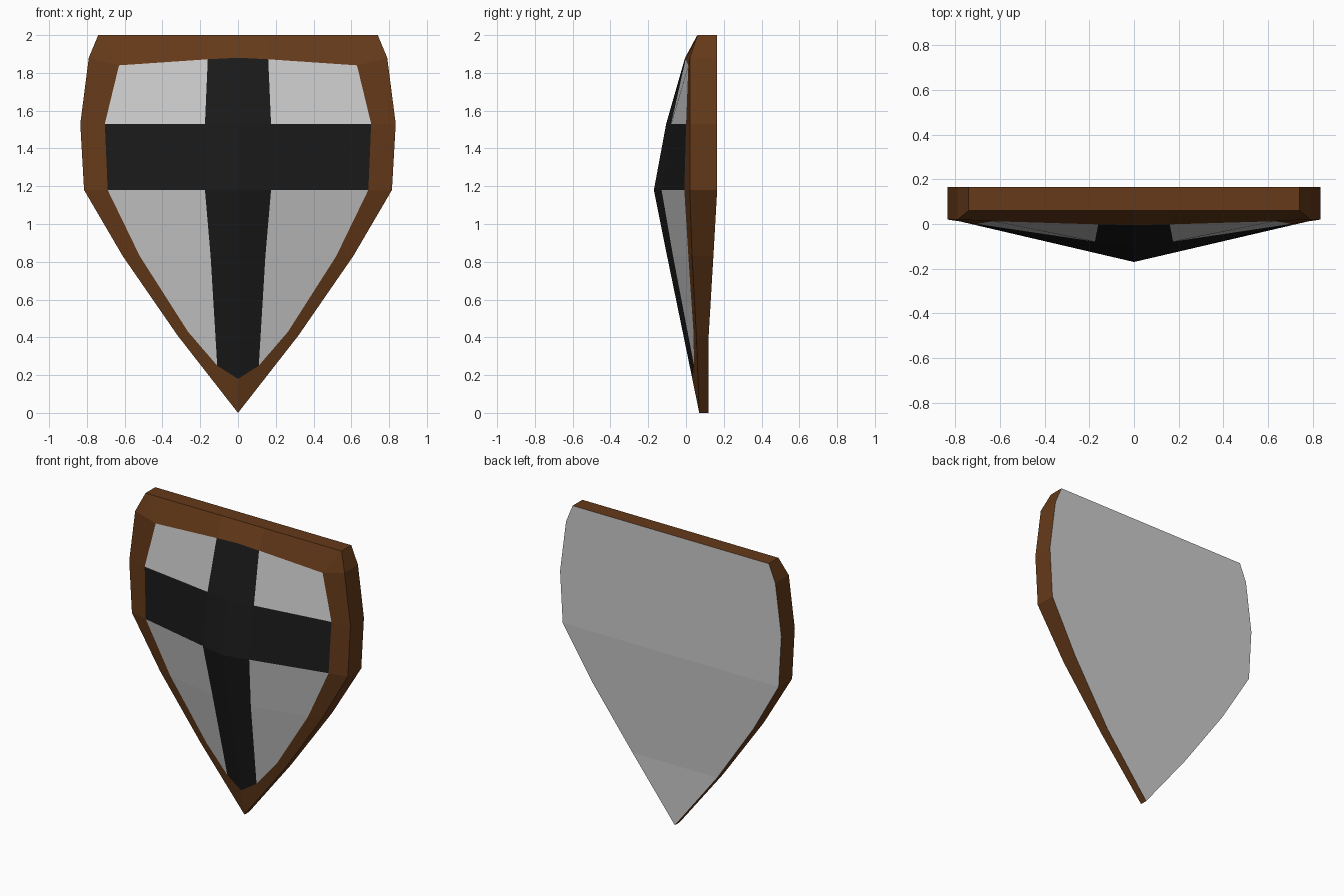
import bpy, bmesh

if "Cube" in bpy.data.objects:
    bpy.data.objects.remove(bpy.data.objects["Cube"])

# Outline rows, top to bottom: z, half width, ridge y, front edge y, back y
ROWS = [(2.00, 0.74, 0.06, 0.06, 0.165), (1.88, 0.79, -0.005, 0.02, 0.165),
        (1.53, 0.835, -0.105, 0.02, 0.165), (1.18, 0.815, -0.17, 0.02, 0.165),
        (0.83, 0.61, -0.10, 0.032, 0.145), (0.41, 0.32, -0.013, 0.055, 0.12),
        (0.00, 0.0, 0.07, 0.07, 0.12)]


def front(x, z):
    """Point on the ridged shield front."""
    for a, b in zip(ROWS, ROWS[1:]):
        if z >= b[0]:
            t = (a[0] - z) / (a[0] - b[0])
            w, ridge, edge = (a[i] + (b[i] - a[i]) * t for i in (1, 2, 3))
            return (x, ridge + (edge - ridge) * min(1, x / w if w else 0), z)


def make_part(name, faces, color=None):
    """Right half from polygons, mirrored to the left."""
    bm = bmesh.new()
    for f in faces:
        pts = [p for i, p in enumerate(f) if p not in f[:i]]
        if len(pts) > 2:
            bm.faces.new([bm.verts.new(p) for p in pts])
    bmesh.ops.remove_doubles(bm, verts=bm.verts, dist=1e-4)
    mesh = bpy.data.meshes.new(name)
    bm.to_mesh(mesh)
    bm.free()
    ob = bpy.data.objects.new(name, mesh)
    bpy.context.collection.objects.link(ob)
    ob.modifiers.new("Mirror", 'MIRROR').use_axis[0] = True
    if color:
        mat = bpy.data.materials.new(name)
        mat.diffuse_color = (*color, 1)
        mat.use_nodes = True
        mat.node_tree.nodes["Principled BSDF"].inputs["Base Color"].default_value = mat.diffuse_color
        mesh.materials.append(mat)
    return ob


def on_front(*polys):
    """Clockwise x/z polygons placed on the front, turned to face -y."""
    return [[front(*p) for p in reversed(poly)] for poly in polys]


# Outer outline, inner border and cross corners (x, z)
O = [(r[1], r[0]) for r in ROWS]
I = [(0, 1.88), (0.16, 1.872), (0.63, 1.84), (0.705, 1.53), (0.69, 1.18),
     (0.52, 0.83), (0.265, 0.43), (0.11, 0.25), (0, 0.18)]
C1, C2, C3 = (0.175, 1.53), (0.175, 1.18), (0.145, 0.83)
M1, M2, M3 = (0, 1.53), (0, 1.18), (0, 0.83)

# Wooden frame: front border plus the side wall
T0, T1 = (0, 2.0), (0.16, 2.0)
frame = on_front([T0, T1, I[1], I[0]], [T1, O[0], I[2], I[1]], [O[0], O[1], I[2]],
                 *[[O[k], O[k + 1], I[k + 2], I[k + 1]] for k in range(1, 5)],
                 [O[5], O[6], I[7], I[6]], [O[6], I[8], I[7]])
back = [(r[1], r[4], r[0]) for r in ROWS]
edge = [(r[1], r[3], r[0]) for r in ROWS]
top_front, top_back = (0, 0.06, 2.0), (0, 0.165, 2.0)
frame.append([top_front, edge[0], back[0], top_back])
for k in range(6):
    frame.append([edge[k], edge[k + 1], back[k + 1], back[k]])
make_part("wooden_frame", frame, (0.13, 0.042, 0.01))

# Black cross
make_part("cross", on_front([I[0], I[1], C1, M1], [M1, C1, C2, M2], [C1, I[3], I[4], C2],
                            [M2, C2, C3, M3], [M3, C3, I[7], I[8]]), (0.01, 0.01, 0.01))

# Grey front panels
make_part("front_panels", on_front([I[1], I[2], I[3], C1], [C2, I[4], I[5], C3],
                                   [C3, I[5], I[6], I[7]]))

# Grey back plate
make_part("back_plate", [[(0, a[1], a[2]), a, b, (0, b[1], b[2])]
                         for a, b in zip(back, back[1:])])
